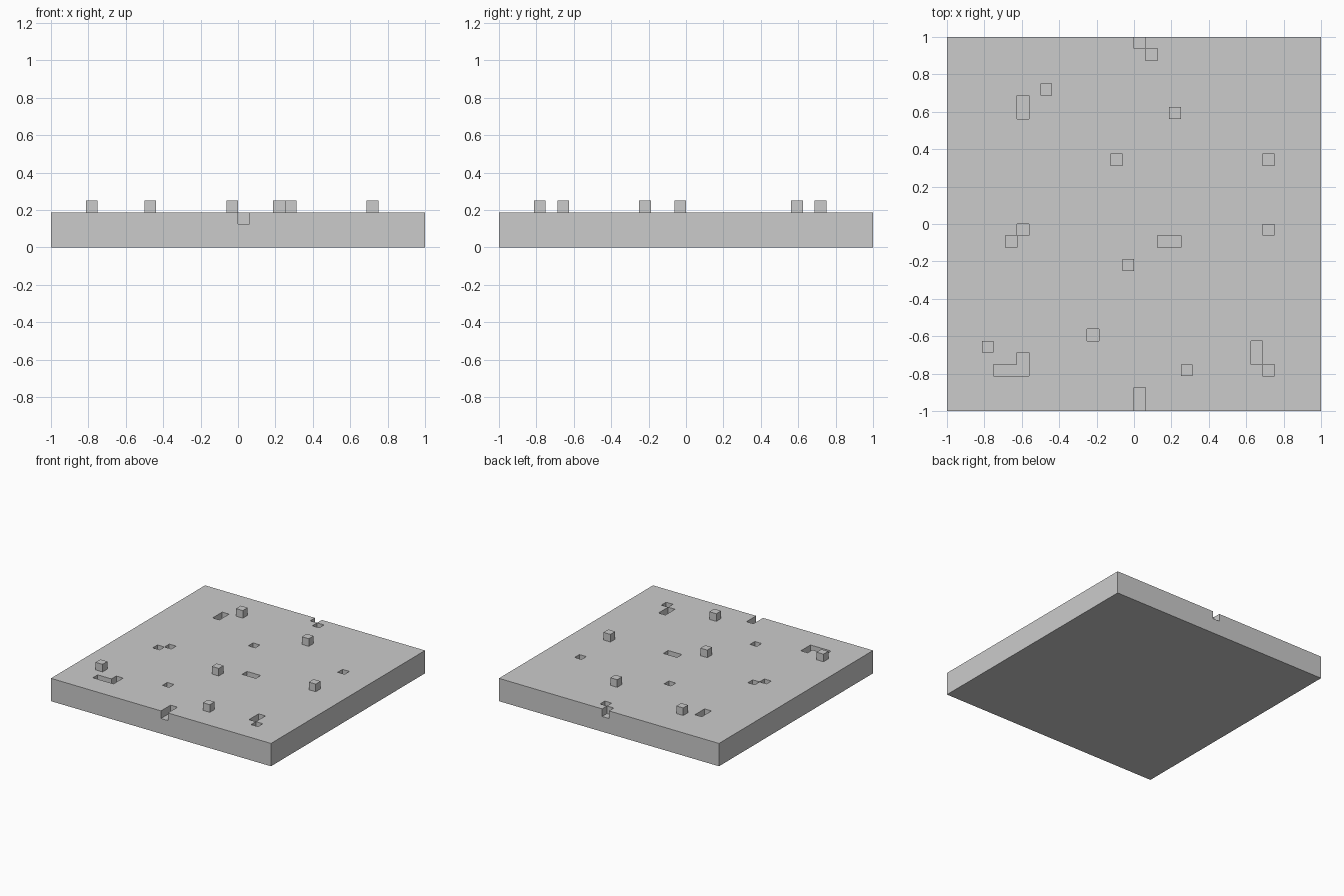
import bpy, bmesh, math

if "Cube" in bpy.data.objects:
    bpy.data.objects.remove(bpy.data.objects["Cube"])

N = 32                # cells per side
C = 2.0 / N           # cell size
BASE = 3              # slab thickness in cells

# Raised blocks: (column, row)
blocks = [(8, 27), (19, 25), (27, 15), (15, 12), (3, 5), (20, 3)]
# Pits, one cell deep: (column, row, width, length)
pits = [(16, 31, 1, 1), (17, 30, 1, 1), (6, 25, 1, 2), (14, 21, 1, 1),
        (27, 21, 1, 1), (6, 15, 1, 1), (5, 14, 1, 1), (18, 14, 2, 1),
        (12, 6, 1, 1), (4, 3, 3, 1), (6, 4, 1, 1), (26, 4, 1, 2),
        (27, 3, 1, 1), (16, 0, 1, 2)]

# Height of every cell
height = {(i, j): BASE for i in range(N) for j in range(N)}
for cell in blocks:
    height[cell] = BASE + 1
for i, j, w, l in pits:
    for a in range(w):
        for b in range(l):
            height[i + a, j + b] = BASE - 1

bm = bmesh.new()


def quad(*pts):
    bm.faces.new([bm.verts.new((x * C - 1, y * C - 1, z * C)) for x, y, z in pts])


for (i, j), h in height.items():
    # Top and underside of the cell
    corners = [(i, j), (i + 1, j), (i + 1, j + 1), (i, j + 1)]
    quad(*[(x, y, h) for x, y in corners])
    quad(*[(x, y, 0) for x, y in reversed(corners)])
    # Walls down to each lower neighbour, outer rim included
    for k, (di, dj) in enumerate([(0, -1), (1, 0), (0, 1), (-1, 0)]):
        (ax, ay), (bx, by) = corners[k], corners[(k + 1) % 4]
        for z in range(height.get((i + di, j + dj), 0), h):
            quad((ax, ay, z), (bx, by, z), (bx, by, z + 1), (ax, ay, z + 1))

# Weld and merge the flat areas
bmesh.ops.remove_doubles(bm, verts=bm.verts, dist=1e-4)
bmesh.ops.dissolve_limit(bm, angle_limit=math.radians(1),
                         verts=bm.verts, edges=bm.edges)

mesh = bpy.data.meshes.new("ground_slab")
bm.to_mesh(mesh)
bm.free()
slab = bpy.data.objects.new("ground_slab", mesh)
bpy.context.collection.objects.link(slab)
